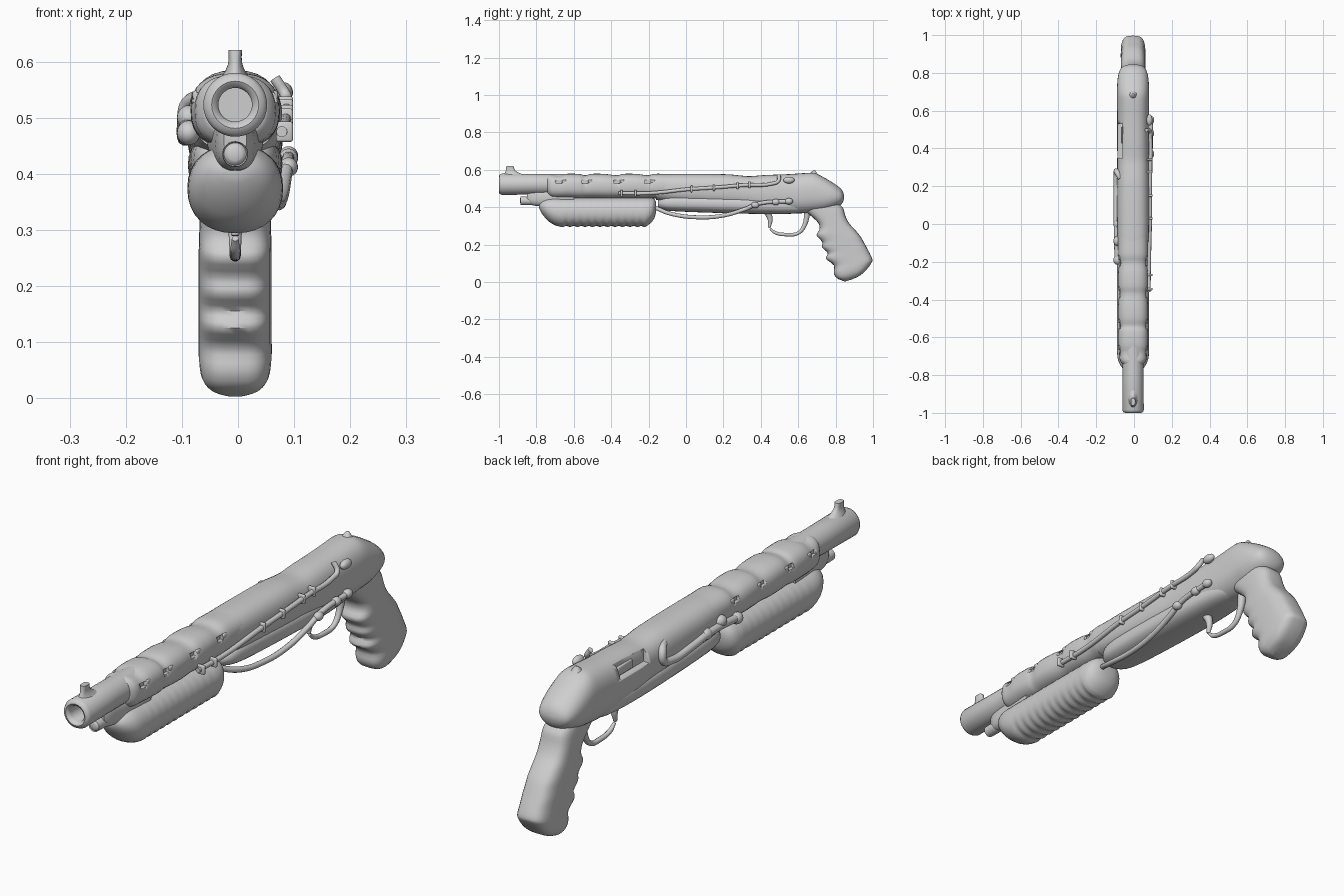
import bpy, bmesh, math
from mathutils import Vector

cube = bpy.data.objects.get("Cube")
if cube:
    bpy.data.objects.remove(cube, do_unlink=True)

MID = -0.005  # centre plane of the main body

grey = bpy.data.materials.new("plain grey")
grey.use_nodes = True
tint = (0.62, 0.62, 0.62, 1)
grey.diffuse_color = tint
grey.node_tree.nodes["Principled BSDF"].inputs["Base Color"].default_value = tint


def finish(ob, name, angle=50):
    ob.name = name
    ob.data.materials.clear()
    ob.data.materials.append(grey)
    bpy.ops.object.select_all(action='DESELECT')
    ob.select_set(True)
    bpy.context.view_layer.objects.active = ob
    bpy.ops.object.shade_smooth_by_angle(angle=math.radians(angle))
    return ob


def upright(y, low, high, half, power=2.5):
    """Cross-section standing straight up at y."""
    return (y, low, y, high, half, power)


def ring(y, z, r, power=2):
    """Round cross-section centred on the given height."""
    return upright(y, z - r, z + r, r, power)


def spline(a, b, c, d, t):
    return b + 0.5 * t * (c - a + t * (2*a - 5*b + 4*c - d + t * (3*(b - c) + d - a)))


def loft(name, stations, steps=3, sides=32, x=MID):
    """Skin superellipse sections; each runs from a front point to a back point."""
    last = len(stations) - 1
    rows = []
    for i in range(last):
        near = [stations[max(0, min(last, i + k))] for k in (-1, 0, 1, 2)]
        for s in range(steps):
            rows.append([spline(*vals, s / steps) for vals in zip(*near)])
    rows.append(stations[-1])
    bm = bmesh.new()
    loops = []
    for fy, fz, by, bz, half, power in rows:
        loop = []
        for k in range(sides):
            a = math.tau * k / sides
            c, s = math.cos(a), math.sin(a)
            c = math.copysign(abs(c) ** (2 / power), c)
            s = math.copysign(abs(s) ** (2 / power), s)
            loop.append(bm.verts.new((x + half * c, (fy + by + (by - fy) * s) / 2,
                                      (fz + bz + (bz - fz) * s) / 2)))
        loops.append(loop)
    for a, b in zip(loops, loops[1:]):
        for k in range(sides):
            j = (k + 1) % sides
            bm.faces.new((a[k], a[j], b[j], b[k]))
    bm.faces.new(loops[0])
    bm.faces.new(loops[-1])
    bmesh.ops.recalc_face_normals(bm, faces=bm.faces)
    mesh = bpy.data.meshes.new(name)
    bm.to_mesh(mesh)
    bm.free()
    ob = bpy.data.objects.new(name, mesh)
    bpy.context.collection.objects.link(ob)
    return finish(ob, name)


def box(name, centre, size, bevel=0.0):
    bpy.ops.mesh.primitive_cube_add(size=1, location=centre)
    ob = bpy.context.object
    ob.scale = size
    bpy.ops.object.transform_apply(location=False, rotation=False)
    if bevel:
        mod = ob.modifiers.new("round", 'BEVEL')
        mod.width, mod.segments = bevel, 2
        bpy.ops.object.modifier_apply(modifier=mod.name)
    return finish(ob, name)


def ball(name, centre, size):
    bpy.ops.mesh.primitive_uv_sphere_add(segments=20, ring_count=12, location=centre)
    bpy.context.object.scale = size
    return finish(bpy.context.object, name)


def tube(name, points, radius, tapers=None):
    data = bpy.data.curves.new(name, 'CURVE')
    data.dimensions = '3D'
    data.bevel_depth, data.bevel_resolution = radius, 3
    data.resolution_u, data.use_fill_caps = 6, True
    path = data.splines.new('BEZIER')
    path.bezier_points.add(len(points) - 1)
    for i, (bp, co) in enumerate(zip(path.bezier_points, points)):
        bp.co = co
        bp.handle_left_type = bp.handle_right_type = 'AUTO'
        bp.radius = tapers[i] if tapers else 1
    ob = bpy.data.objects.new(name, data)
    bpy.context.collection.objects.link(ob)
    bpy.ops.object.select_all(action='DESELECT')
    ob.select_set(True)
    bpy.context.view_layer.objects.active = ob
    bpy.ops.object.convert(target='MESH')
    return finish(bpy.context.object, name)


def cut(ob, centre, size):
    cutter = box("cutter", centre, size)
    cutter.hide_render = True
    mod = ob.modifiers.new("cut", 'BOOLEAN')
    mod.operation, mod.solver, mod.object = 'DIFFERENCE', 'EXACT', cutter
    bpy.context.view_layer.objects.active = ob
    bpy.ops.object.modifier_apply(modifier=mod.name)
    bpy.data.objects.remove(cutter, do_unlink=True)


# Barrel with a rounded muzzle and a hollow bore
BORE = 0.523
loft("barrel", [ring(y, BORE, r) for y, r in
     ((-0.85, 0.03), (-0.985, 0.03), (-0.995, 0.034), (-1, 0.042), (-0.996, 0.052),
      (-0.985, 0.057), (-0.8, 0.055), (-0.6, 0.055))], steps=1)

# Front sight
loft("front_sight", [(-0.975, 0.57, -0.86, 0.57, 0.026, 2), (-0.968, 0.585, -0.895, 0.585, 0.017, 2),
                     (-0.963, 0.6, -0.915, 0.6, 0.012, 2.5), (-0.96, 0.621, -0.922, 0.621, 0.012, 3)])

# Magazine tube and the hanger joining it to the barrel
loft("magazine_tube", [ring(y, 0.435, r) for y, r in
     ((-0.887, 0.012), (-0.88, 0.02), (-0.86, 0.023), (-0.6, 0.023))])
loft("barrel_hanger", [upright(-0.85, 0.43, 0.49, 0.02), upright(-0.82, 0.41, 0.5, 0.032),
                       upright(-0.74, 0.405, 0.5, 0.04), upright(-0.6, 0.42, 0.5, 0.05)])

# Pump grip with shallow ribs underneath
ribs = [upright(-0.66 + 0.02 * i, 0.294 + 0.007 * (i % 2), 0.452, 0.085, 2.2) for i in range(23)]
loft("pump_grip", [upright(-0.785, 0.395, 0.42, 0.02, 2), upright(-0.77, 0.365, 0.438, 0.05, 2),
                   upright(-0.735, 0.325, 0.45, 0.074, 2.1), upright(-0.7, 0.304, 0.452, 0.083, 2.2)]
     + ribs + [upright(-0.19, 0.315, 0.45, 0.078, 2.2), upright(-0.17, 0.34, 0.445, 0.06, 2),
               upright(-0.16, 0.375, 0.425, 0.03, 2)], steps=2)

# Heat shield: swells between slots, pinches at each slot
slots = (-0.68, -0.54, -0.37, -0.205)
shield = [upright(-0.74, 0.47, 0.572, 0.055), upright(-0.72, 0.452, 0.576, 0.07)]
for i, y in enumerate(slots):
    shield.append(upright(y, 0.448, 0.571, 0.074))
    shield.append(upright(y + 0.04, 0.448, 0.579, 0.079))
    shield.append(upright(y + 0.11, 0.446, 0.578, 0.079))
shield.append(upright(0.05, 0.44, 0.577, 0.08))
heat_shield = loft("heat_shield", shield)
for y in slots:
    for side in (-1, 1):
        cut(heat_shield, (MID + side * 0.08, y, 0.536), (0.04, 0.032, 0.018))
        box("slot_lip", (MID + side * 0.07, y + 0.028, 0.54), (0.012, 0.022, 0.016), 0.004)

# Receiver with its rounded rear, and the ejection port
receiver = loft("receiver", [
    upright(-0.16, 0.44, 0.574, 0.074), upright(-0.05, 0.42, 0.579, 0.083),
    upright(0.2, 0.4, 0.577, 0.085), upright(0.28, 0.395, 0.571, 0.083),
    upright(0.34, 0.39, 0.566, 0.083), upright(0.42, 0.375, 0.572, 0.084),
    upright(0.55, 0.367, 0.577, 0.084), upright(0.64, 0.369, 0.583, 0.085),
    upright(0.69, 0.374, 0.582, 0.085), upright(0.74, 0.38, 0.558, 0.084, 2.4),
    upright(0.79, 0.394, 0.528, 0.078, 2.2), upright(0.825, 0.41, 0.502, 0.064, 2),
    upright(0.84, 0.43, 0.48, 0.04, 2), upright(0.845, 0.45, 0.46, 0.01, 2)])
cut(receiver, (-0.095, 0.44, 0.53), (0.07, 0.18, 0.055))
box("bolt_face", (-0.062, 0.47, 0.525), (0.012, 0.09, 0.035), 0.004)
loft("rear_notch", [(0.655, 0.57, 0.72, 0.56, 0.03, 2), (0.67, 0.588, 0.7, 0.583, 0.015, 2),
                    (0.682, 0.598, 0.69, 0.598, 0.006, 2)])

# Lower hull under the receiver
loft("lower_hull", [upright(-0.15, 0.405, 0.43, 0.025, 2), upright(-0.135, 0.39, 0.45, 0.05, 2),
                    upright(-0.08, 0.38, 0.47, 0.074), upright(0.1, 0.372, 0.47, 0.083),
                    upright(0.4, 0.364, 0.46, 0.083), upright(0.58, 0.366, 0.45, 0.07),
                    upright(0.66, 0.38, 0.44, 0.04)])

# Pistol grip with finger grooves
grip = [(0.63, 0.385, 0.8, 0.43, 0.058), (0.67, 0.352, 0.838, 0.4, 0.061),
        (0.708, 0.315, 0.852, 0.355, 0.063), (0.714, 0.282, 0.872, 0.315, 0.064),
        (0.698, 0.25, 0.905, 0.278, 0.065), (0.728, 0.215, 0.932, 0.245, 0.065),
        (0.728, 0.185, 0.95, 0.215, 0.065), (0.758, 0.155, 0.966, 0.185, 0.065),
        (0.748, 0.125, 0.982, 0.155, 0.065), (0.79, 0.09, 0.997, 0.12, 0.065),
        (0.79, 0.05, 0.99, 0.1, 0.065), (0.805, 0.022, 0.965, 0.066, 0.06),
        (0.835, 0.008, 0.93, 0.035, 0.045), (0.85, 0.003, 0.89, 0.015, 0.02)]
loft("pistol_grip", [(*g, 3.2) for g in grip])

# Trigger and crescent guard
tube("trigger", [(MID, 0.435, 0.375), (MID, 0.45, 0.335), (MID, 0.445, 0.29)],
     0.014, (1.4, 1, 0.5))
tube("trigger_guard", [(MID, 0.45, 0.285), (MID, 0.475, 0.265), (MID, 0.54, 0.254),
                       (MID, 0.6, 0.262), (MID, 0.632, 0.3), (MID, 0.65, 0.38)],
     0.01, (0.6, 0.9, 1, 1, 1.2, 1.8))

# Rigid pipe on the left side, with clips
tube("side_pipe", [(0.078, -0.36, 0.475), (0.08, -0.2, 0.475), (0.085, 0.02, 0.497),
                   (0.085, 0.15, 0.505), (0.087, 0.31, 0.518), (0.087, 0.46, 0.526),
                   (0.085, 0.493, 0.54), (0.066, 0.497, 0.57)], 0.01)
for y, z in ((-0.345, 0.475), (-0.27, 0.475), (0.03, 0.498), (0.15, 0.505), (0.275, 0.515), (0.34, 0.52)):
    box("pipe_clip", (0.083, y, z), (0.03, 0.012, 0.036), 0.004)
ball("pipe_cap", (0.082, 0.55, 0.545), (0.016, 0.03, 0.018))

# Hanging cable on the left side
tube("side_cable", [(0.02, -0.17, 0.4), (0.055, -0.08, 0.365), (0.07, 0.07, 0.346),
                    (0.078, 0.2, 0.356), (0.084, 0.31, 0.388), (0.088, 0.39, 0.42),
                    (0.09, 0.55, 0.432)], 0.011)
for y, z in ((0.37, 0.412), (0.48, 0.428), (0.55, 0.432)):
    ball("cable_knob", (0.09, y, z), (0.017, 0.022, 0.017))

# Elbowed hose and valve on the right side
tube("side_hose", [(-0.07, 0.24, 0.535), (-0.09, 0.275, 0.52), (-0.094, 0.275, 0.485),
                   (-0.094, 0.23, 0.468), (-0.093, 0.1, 0.472), (-0.092, -0.02, 0.485),
                   (-0.088, -0.2, 0.475)], 0.015)
for y, z in ((0.0, 0.483), (-0.09, 0.5), (-0.19, 0.473)):
    ball("valve_knob", (-0.088, y, z), (0.021, 0.026, 0.022))
